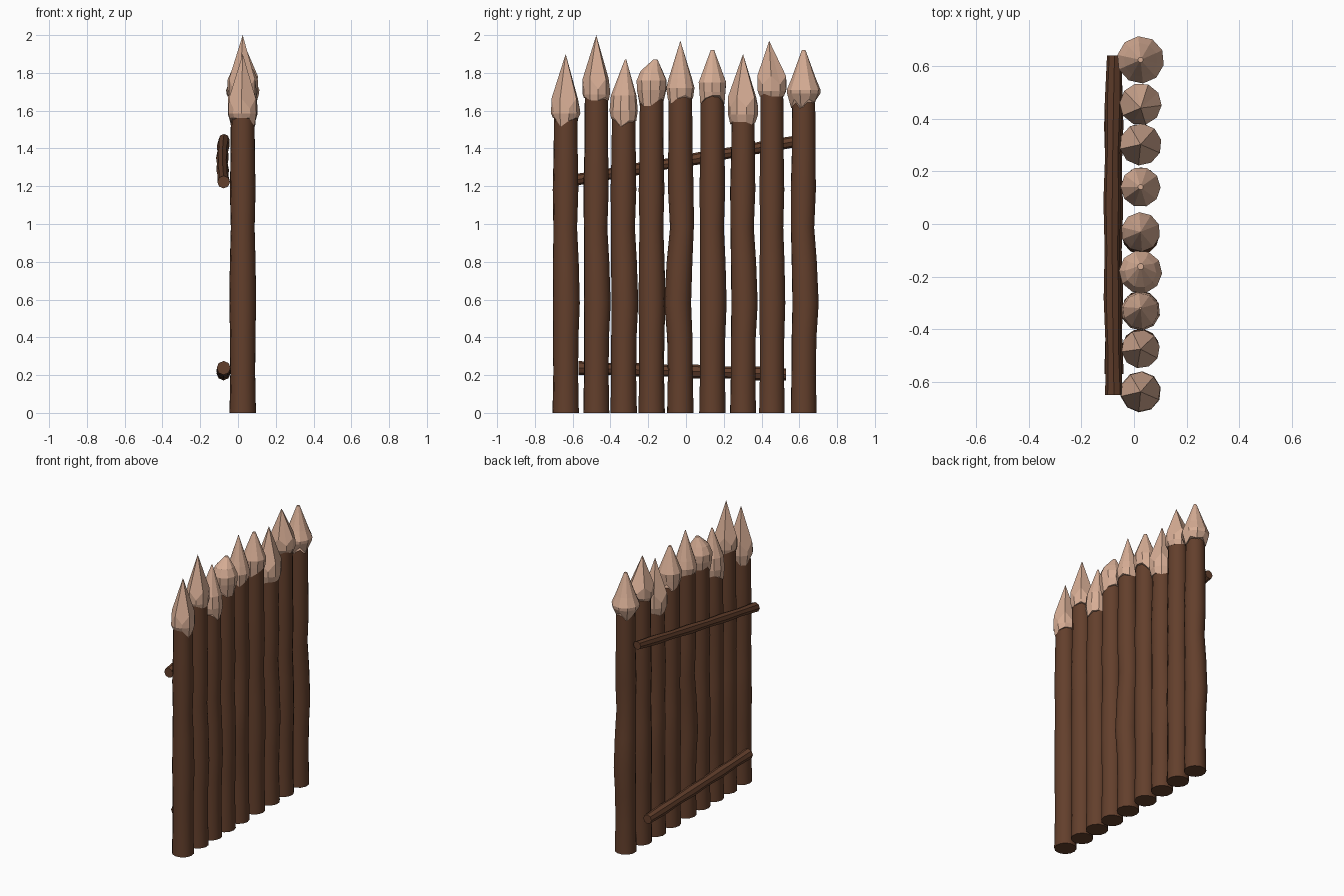
import bpy, bmesh, math, random
from mathutils import Vector

random.seed(4)
cube = bpy.data.objects.get("Cube")
if cube:
    bpy.data.objects.remove(cube)


def material(name, rgb):
    m = bpy.data.materials.new(name)
    m.use_nodes = True
    m.diffuse_color = (*rgb, 1)
    m.node_tree.nodes["Principled BSDF"].inputs["Base Color"].default_value = (*rgb, 1)
    return m


BARK = material("bark brown", (0.125, 0.05, 0.025))
WOOD = material("cut wood", (0.68, 0.42, 0.30))


def loft(name, rings, mat, smooth=False):
    """Skin a list of closed point rings and cap both ends."""
    bm = bmesh.new()
    loops = [[bm.verts.new(p) for p in ring] for ring in rings]
    n = len(loops[0])
    for a, b in zip(loops, loops[1:]):
        for i in range(n):
            j = (i + 1) % n
            bm.faces.new((a[i], a[j], b[j], b[i]))
    bm.faces.new(loops[0][::-1])
    bm.faces.new(loops[-1])
    bmesh.ops.remove_doubles(bm, verts=bm.verts, dist=0.0005)
    bmesh.ops.recalc_face_normals(bm, faces=bm.faces)
    mesh = bpy.data.meshes.new(name)
    bm.to_mesh(mesh)
    bm.free()
    mesh.materials.append(mat)
    obj = bpy.data.objects.new(name, mesh)
    bpy.context.collection.objects.link(obj)
    if smooth:
        bpy.ops.object.select_all(action='DESELECT')
        obj.select_set(True)
        bpy.context.view_layer.objects.active = obj
        bpy.ops.object.shade_smooth_by_angle(angle=math.radians(33))
    return obj


def circle(x, y, z, r, sides, spin=0.0):
    return [Vector((x + r * math.cos(spin + math.tau * i / sides),
                    y + r * math.sin(spin + math.tau * i / sides), z))
            for i in range(sides)]


X = 0.025
# Bark girth along the trunk: height, radius, sideways sway
TRUNK = [(0, .07, 0), (.2, .066, 0), (.4, .067, .2), (.58, .071, 1), (.8, .068, .3),
         (.98, .063, -.6), (1.18, .068, -.2), (1.38, .064, 0)]

# Stakes: y, sway, skirt height, tip height, tip lean, tip radius, hewn, head rings (height, radius)
STAKES = [
    (-.637, .004, 1.56, 1.90, 0, 0, True, [(1.585, .078), (1.61, .075)]),
    (-.475, .006, 1.67, 2.00, 0, 0, True, [(1.685, .073), (1.715, .073)]),
    (-.330, .006, 1.56, 1.87, .01, .004, False, [(1.60, .075), (1.68, .068)]),
    (-.182, .002, 1.67, 1.87, .02, .012, False, [(1.71, .080), (1.76, .082), (1.81, .06)]),
    (-.030, -.014, 1.68, 1.97, 0, 0, False, [(1.72, .075), (1.77, .062)]),
    (.140, .004, 1.68, 1.92, 0, .010, False, [(1.70, .072), (1.75, .076), (1.83, .045)]),
    (.302, .008, 1.54, 1.90, 0, 0, True, [(1.58, .080), (1.62, .080)]),
    (.455, .002, 1.69, 1.97, -.015, 0, True, [(1.705, .078), (1.74, .080)]),
    (.623, .010, 1.66, 1.92, 0, .010, False, [(1.69, .088), (1.71, .090), (1.77, .065)]),
]

SIDES = 10
for k, (y, sway, skirt, tip, lean, tip_r, hewn, head) in enumerate(STAKES, 1):
    spin = random.uniform(0, math.tau)
    # Trunk
    rings = [circle(X, y + s * sway, z, r, 12, spin) for z, r, s in TRUNK]
    rings += [circle(X, y, skirt - .08, .063, 12, spin), circle(X, y, skirt + .02, .061, 12, spin)]
    loft(f"stake_trunk_{k}", rings, BARK, smooth=True)

    # Sharpened head with a ragged lower edge
    ragged = circle(X, y, skirt, .067, SIDES, spin)
    for p in ragged:
        p.z -= random.choice((0, 0, .015, .045))
    rings = [ragged] + [circle(X, y, z, r, SIDES, spin) for z, r in head]
    if hewn:  # broad axe facets, two ring segments to each
        rise = (tip - head[-1][0]) * .19
        for p in rings[-1][1::2]:
            p.z += rise
    rings.append(circle(X, y + lean, tip, tip_r, SIDES, spin))
    loft(f"stake_point_{k}", rings, WOOD)


def rail(name, start, end, radius, bow, steps=7):
    """Rough pole running along y with a slight outward bow."""
    start, end = Vector(start), Vector(end)
    rings = []
    for i in range(steps + 1):
        t = i / steps
        c = start.lerp(end, t)
        c.x -= bow * math.sin(math.pi * t)
        r = radius * (1 + .08 * (-1) ** i)
        rings.append([c + Vector((r * math.cos(a), 0, r * math.sin(a)))
                      for a in (math.tau * j / 8 for j in range(8))])
    loft(name, rings, BARK, smooth=True)


# Cross rails on the back of the stakes
rail("upper_rail", (-.076, -.65, 1.222), (-.074, .64, 1.448), .031, .008)
rail("lower_rail", (-.076, -.57, .238), (-.076, .53, .204), .034, .002)
